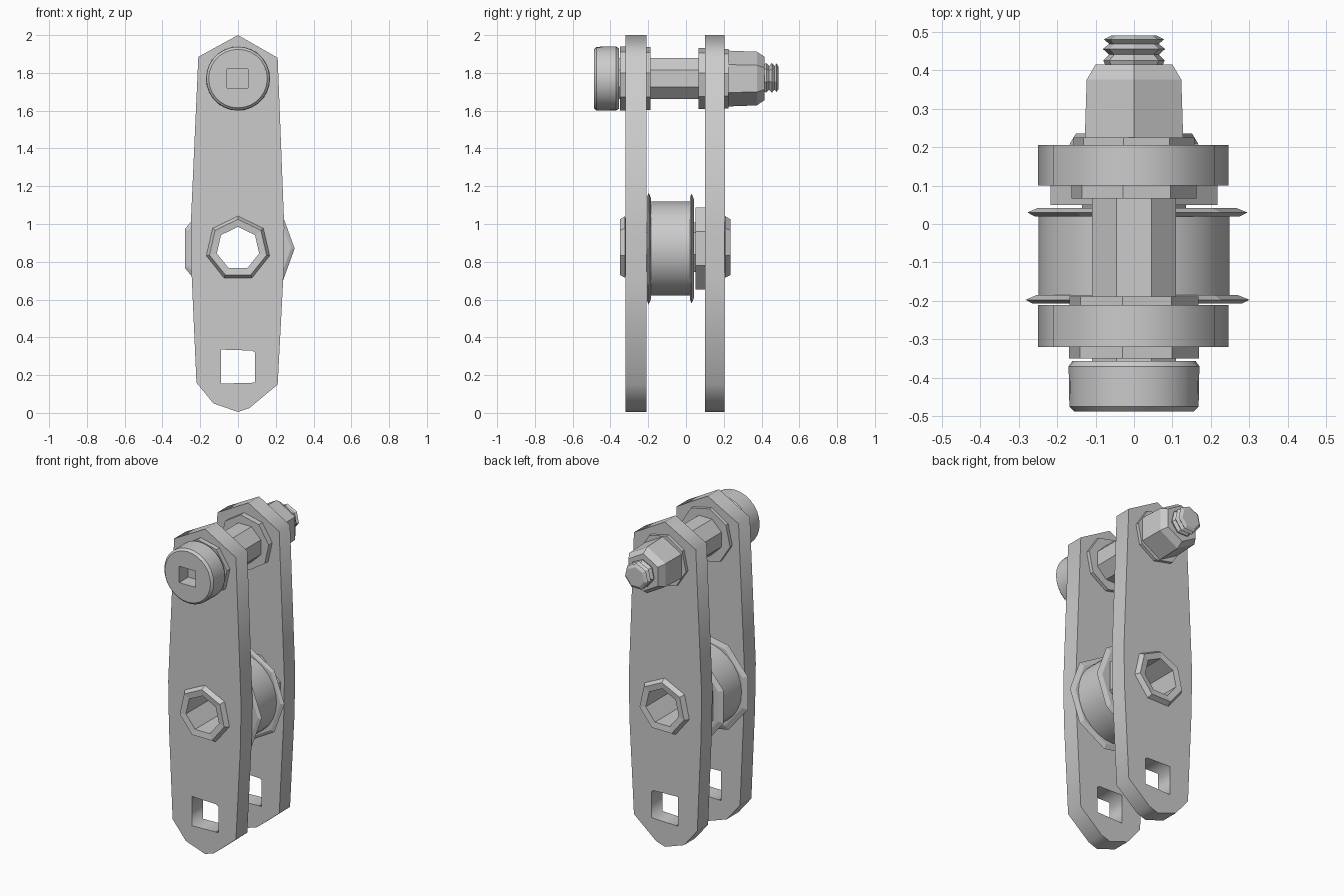
import bpy, bmesh, math

if "Cube" in bpy.data.objects:
    bpy.data.objects.remove(bpy.data.objects["Cube"])

PIVOT_Z = 0.87   # roller axis height
BOLT_Z = 1.77    # upper bolt axis height


def activate(ob):
    bpy.ops.object.select_all(action='DESELECT')
    ob.select_set(True)
    bpy.context.view_layer.objects.active = ob


def lathe(name, profile, n, zc, phase=0.0, closed=False, smooth=False):
    """Spin (y, radius) points around an axis parallel to y."""
    bm = bmesh.new()
    rings = []
    for y, r in profile:
        rings.append([bm.verts.new((r * math.cos(a), y, zc + r * math.sin(a)))
                      for a in (math.radians(phase) + 2 * math.pi * i / n for i in range(n))])
    pairs = list(zip(rings, rings[1:]))
    if closed:
        pairs.append((rings[-1], rings[0]))
    else:
        bm.faces.new(rings[0])
        bm.faces.new(rings[-1])
    for a, b in pairs:
        for i in range(n):
            j = (i + 1) % n
            bm.faces.new((a[i], a[j], b[j], b[i]))
    bmesh.ops.recalc_face_normals(bm, faces=bm.faces)
    me = bpy.data.meshes.new(name)
    bm.to_mesh(me)
    bm.free()
    ob = bpy.data.objects.new(name, me)
    bpy.context.collection.objects.link(ob)
    if smooth:
        activate(ob)
        bpy.ops.object.shade_smooth_by_angle(angle=math.radians(35))
    return ob


def tube(name, y0, y1, outer, inner, n, zc, phase=0.0, smooth=False):
    return lathe(name, [(y0, inner), (y0, outer), (y1, outer), (y1, inner)],
                 n, zc, phase, True, smooth)


def plate(name, loops, y0, y1):
    """Extruded x-z outline; later loops are holes."""
    cu = bpy.data.curves.new(name, 'CURVE')
    cu.dimensions = '2D'
    cu.fill_mode = 'BOTH'
    cu.extrude = (y1 - y0) / 2
    for pts in loops:
        sp = cu.splines.new('POLY')
        sp.points.add(len(pts) - 1)
        for p, (x, z) in zip(sp.points, pts):
            p.co = (x, z, 0, 1)
        sp.use_cyclic_u = True
    ob = bpy.data.objects.new(name, cu)
    bpy.context.collection.objects.link(ob)
    ob.rotation_euler.x = math.pi / 2
    ob.location.y = (y0 + y1) / 2
    activate(ob)
    bpy.ops.object.convert(target='MESH')


def ngon(r, n, zc, phase=0.0):
    return [(r * math.cos(math.radians(phase + 360 * i / n)),
             zc + r * math.sin(math.radians(phase + 360 * i / n))) for i in range(n)]


# Side plates with square lower hole, pivot hole and bolt hole
outline = [(0, 0.005), (0.06, 0.025), (0.21, 0.15), (0.24, 0.72), (0.245, 0.98),
           (0.21, 1.88), (0, 2.0), (-0.21, 1.885), (-0.25, 1.0), (-0.245, 0.72),
           (-0.22, 0.16), (-0.13, 0.05)]
square = [(-0.09, 0.155), (0.09, 0.16), (0.09, 0.32), (0.075, 0.33), (-0.09, 0.335)]
holes = [square, ngon(0.14, 7, PIVOT_Z, 90), ngon(0.105, 8, BOLT_Z, 22.5)]
plate("front_plate", [outline] + holes, -0.32, -0.21)
plate("back_plate", [outline] + holes, 0.10, 0.205)

# Hollow pivot with flared collars outside the plates
lathe("pivot_tube", [(-0.345, 0.115), (-0.35, 0.155), (-0.322, 0.172), (-0.32, 0.138),
                     (0.205, 0.138), (0.207, 0.172), (0.235, 0.155), (0.23, 0.115)],
      7, PIVOT_Z, 90, True)

# Roller, its two flanges and spacer
tube("roller", -0.19, 0.03, 0.248, 0.14, 28, PIVOT_Z, 0, True)
for name, y, r in (("front_flange", -0.197, 0.30), ("back_flange", 0.03, 0.295)):
    lathe(name, [(y - 0.01, 0.14), (y - 0.01, r - 0.02), (y, r),
                 (y + 0.012, r - 0.03), (y + 0.012, 0.14)], 9, PIVOT_Z, 0, True)
tube("roller_spacer", 0.05, 0.10, 0.235, 0.14, 8, PIVOT_Z, 22.5)

# Bolt head with a square socket
head = lathe("bolt_head", [(-0.488, 0.155), (-0.475, 0.168), (-0.37, 0.17), (-0.356, 0.16)],
             28, BOLT_Z, 0, False, True)
bpy.ops.mesh.primitive_cube_add(size=1, location=(-0.003, -0.48, BOLT_Z))
cutter = bpy.context.object
cutter.name = "socket_cutter"
cutter.hide_render = True
cutter.scale = (0.11, 0.16, 0.10)
cut = head.modifiers.new("socket", 'BOOLEAN')
cut.operation = 'DIFFERENCE'
cut.solver = 'EXACT'
cut.object = cutter
activate(head)
bpy.ops.object.modifier_apply(modifier=cut.name)
bpy.data.objects.remove(cutter, do_unlink=True)

# Faceted shaft and ridged threaded tip
lathe("bolt_shaft", [(-0.36, 0.118), (0.25, 0.118)], 8, BOLT_Z, 22.5)
lathe("bolt_tip", [(0.25, 0.075), (0.41, 0.075), (0.425, 0.082), (0.44, 0.066),
                   (0.455, 0.083), (0.468, 0.066), (0.48, 0.08), (0.49, 0.06)], 7, BOLT_Z, 90)

# Washers on both sides of each plate
for name, y0, y1, r in (("head_washer", -0.35, -0.32, 0.172),
                        ("front_inner_washer", -0.21, -0.188, 0.17),
                        ("back_inner_washer", 0.066, 0.10, 0.165),
                        ("nut_washer", 0.205, 0.225, 0.16)):
    tube(name, y0, y1, r, 0.11, 8, BOLT_Z, 10)

# Tapered hexagonal nut
lathe("nut", [(0.215, 0.148), (0.375, 0.142), (0.415, 0.115)], 6, BOLT_Z, 30)
